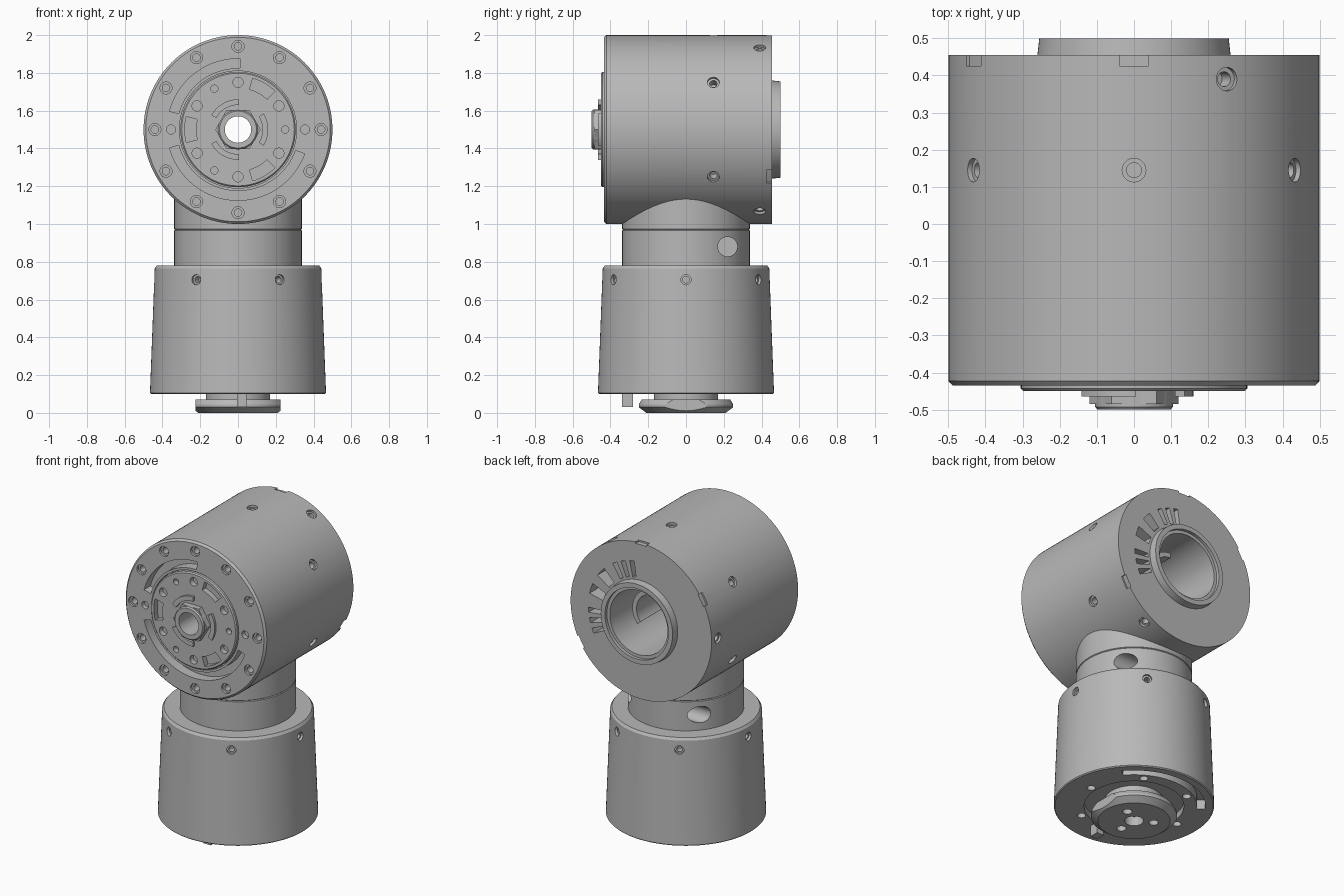
import bpy, bmesh
from math import radians, cos, sin
from mathutils import Matrix, Vector

cube = bpy.data.objects.get("Cube")
if cube:
    bpy.data.objects.remove(cube, do_unlink=True)

grey = bpy.data.materials.new("machined grey")
grey.use_nodes = True
grey.diffuse_color = (0.48, 0.48, 0.48, 1)
grey.node_tree.nodes["Principled BSDF"].inputs["Base Color"].default_value = grey.diffuse_color

I = Matrix.Identity(4)
T = lambda x, y, z: Matrix.Translation((x, y, z))
RZ = lambda a: Matrix.Rotation(radians(a), 4, 'Z')
RY = lambda a: Matrix.Rotation(radians(a), 4, 'Y')
FLIP = Matrix.Rotation(radians(180), 4, 'X')
# Head frame: local z points out of the front face
HEAD = T(0, 0, 1.5) @ Matrix.Rotation(radians(90), 4, 'X')


def lathe(bm, profile, mat=I, n=96):
    """Closed profile of (radius, z) turned about local z."""
    rings = []
    for r, z in profile:
        if r == 0:
            rings.append([bm.verts.new(mat @ Vector((0, 0, z)))] * n)
        else:
            rings.append([bm.verts.new(mat @ RZ(360 * j / n) @ Vector((r, 0, z))) for j in range(n)])
    for a, b in zip(rings, rings[1:] + rings[:1]):
        for j in range(n):
            k = (j + 1) % n
            vs = list(dict.fromkeys([a[j], a[k], b[k], b[j]]))
            if len(vs) > 2:
                bm.faces.new(vs)


def arc(bm, r0, r1, z0, z1, a0, a1, mat=I):
    """Block bent around local z."""
    n = max(2, int(abs(a1 - a0) / 4))
    rows = []
    for j in range(n + 1):
        a = radians(a0 + (a1 - a0) * j / n)
        rows.append([bm.verts.new(mat @ Vector((r * cos(a), r * sin(a), z)))
                     for r, z in ((r0, z0), (r1, z0), (r1, z1), (r0, z1))])
    for p, q in zip(rows, rows[1:]):
        for i in range(4):
            k = (i + 1) % 4
            bm.faces.new((p[i], p[k], q[k], q[i]))
    bm.faces.new(rows[0])
    bm.faces.new(rows[-1])


def box(bm, size, mat):
    bmesh.ops.create_cube(bm, size=1, matrix=mat @ Matrix.Diagonal((*size, 1)))


def drill(bm, r, depth, mat, n=20):
    lathe(bm, [(0, -depth), (r, -depth), (r, 0.04), (0, 0.04)], mat, n)


def screw_hole(bm, mat, r=0.02):
    lathe(bm, [(0, -0.06), (r, -0.06), (r, -0.015), (r * 1.6, -0.015), (r * 1.6, 0.04), (0, 0.04)], mat, 20)


def side(angle, r, z):
    """Spot on a cylinder wall, local z pointing outward."""
    return RZ(angle) @ T(r, 0, z) @ RY(90)


def make(name, bm):
    bmesh.ops.recalc_face_normals(bm, faces=bm.faces)
    me = bpy.data.meshes.new(name)
    bm.to_mesh(me)
    bm.free()
    me.materials.append(grey)
    ob = bpy.data.objects.new(name, me)
    bpy.context.collection.objects.link(ob)
    return ob


def finish(name, bm, cuts=None):
    ob = make(name, bm)
    if cuts:
        cutter = make(name + "_cutter", cuts)
        cutter.hide_render = True
        mod = ob.modifiers.new("cut", 'BOOLEAN')
        mod.operation, mod.solver, mod.object = 'DIFFERENCE', 'EXACT', cutter
        mod.use_self = True
        dg = bpy.context.evaluated_depsgraph_get()
        ob_mesh = bpy.data.meshes.new_from_object(ob.evaluated_get(dg))
        ob.modifiers.clear()
        ob.data = ob_mesh
        bpy.data.objects.remove(cutter, do_unlink=True)
    bpy.ops.object.select_all(action='DESELECT')
    ob.select_set(True)
    bpy.context.view_layer.objects.active = ob
    bpy.ops.object.shade_smooth_by_angle(angle=radians(30))
    return ob


# Head housing: horizontal drum with a rear collar and bore
bm, cut = bmesh.new(), bmesh.new()
lathe(bm, [(.07, .40), (.31, .40), (.31, .435), (.488, .435), (.5, .422), (.5, -.455),
           (.26, -.455), (.255, -.5), (.225, -.5), (.225, -.48), (.205, -.48),
           (.205, .15), (.07, .15)], HEAD, 128)
for k in range(12):                                   # front rim screws
    screw_hole(cut, HEAD @ RZ(30 * k) @ T(.44, 0, .435))
for a in (0, 180):                                    # dowel holes
    drill(cut, .024, .03, HEAD @ RZ(a) @ T(.355, 0, .435))
for a0, a1 in ((88, 165), (195, 340)):                # front grooves
    arc(cut, .325, .375, .37, .5, a0, a1, HEAD)
for a in (30, 90, 150, 210, 330):                     # wall screws
    screw_hole(cut, HEAD @ side(a, .5, -.145))
for a in (60, 180, 300):
    screw_hole(cut, HEAD @ side(a, .5, -.39))
for a in (90, 150, 330):                              # rear rim notches
    arc(cut, .49, .53, -.48, -.425, a - 4.5, a + 4.5, HEAD)
for a, w in ((-24, 5), (-14, 5), (-4, 5), (18, 11), (40, 11), (60, 5), (70, 5), (80, 5)):
    arc(cut, .275, .375, -.5, -.36, a - w / 2, a + w / 2, HEAD)  # rear vents
finish("head_housing", bm, cut)

# Curved rib inside the rear bore
bm = bmesh.new()
arc(bm, .12, .15, -.33, .16, -40, 90, HEAD)
finish("bore_rib", bm)

# Rotor plate on the front
bm, cut = bmesh.new(), bmesh.new()
lathe(bm, [(.07, .40), (.305, .40), (.305, .443), (.298, .45), (.07, .45)], HEAD)
for a in (60, 180, 300):
    arc(cut, .222, .282, .415, .5, a - 14, a + 14, HEAD)
for a in range(30, 360, 60):
    drill(cut, .027, .035, HEAD @ RZ(a) @ T(.25, 0, .45))
for a in (0, 120, 240):
    drill(cut, .019, .035, HEAD @ RZ(a) @ T(.25, 0, .45))
finish("rotor_plate", bm, cut)

# Raised arc ribs around the hub
bm = bmesh.new()
for a in (0, 120, 240):
    arc(bm, .13, .16, .44, .465, a - 32, a + 32, HEAD)
finish("rotor_ribs", bm)

# Hollow hub with hexagonal foot
bm = bmesh.new()
lathe(bm, [(.07, .44), (.105, .44), (.105, .492), (.098, .5), (.07, .5)], HEAD, 48)
finish("hub_sleeve", bm)
bm = bmesh.new()
lathe(bm, [(.085, .44), (.12, .44), (.12, .485), (.085, .485)], HEAD, 6)
finish("hub_hexagon", bm)

# Neck with seam line and two cable holes
bm, cut = bmesh.new(), bmesh.new()
lathe(bm, [(0, .75), (.338, .75), (.338, .966), (.333, .97), (.338, .974), (.338, 1.16), (0, 1.16)])
for a in (90, -90):
    drill(cut, .052, .3, T(.4 if a > 0 else -.4, .22, .88) @ RY(a), 32)
finish("neck", bm, cut)

# Tapered base
bm, cut = bmesh.new(), bmesh.new()
lathe(bm, [(0, .14), (.29, .14), (.29, .1), (.46, .1), (.466, .106), (.441, .765),
           (.43, .78), (0, .78)], n=128)
for k in range(6):
    screw_hole(cut, side(60 * k, .443, .705), .017)
    drill(cut, .025, .05, RZ(60 * k) @ T(.325, 0, .1) @ FLIP)
arc(cut, .365, .415, .05, .16, 40, 145)
finish("base", bm, cut)

# Output flange under the base
bm, cut = bmesh.new(), bmesh.new()
lathe(bm, [(0, .15), (.17, .15), (.17, .07), (.235, .07), (.25, .045), (.25, .03), (.21, 0), (0, 0)])
for s in (-1, 1):
    box(cut, (.1, .6, .2), T(s * .275, 0, .03))
drill(cut, .055, .06, FLIP, 32)
for a in (30, 150, 270):
    drill(cut, .028, .05, RZ(a) @ T(.115, 0, 0) @ FLIP)
finish("output_flange", bm, cut)

# Stop pin beside the flange
bm = bmesh.new()
box(bm, (.05, .06, .09), T(.02, -.31, .075))
finish("stop_pin", bm)
